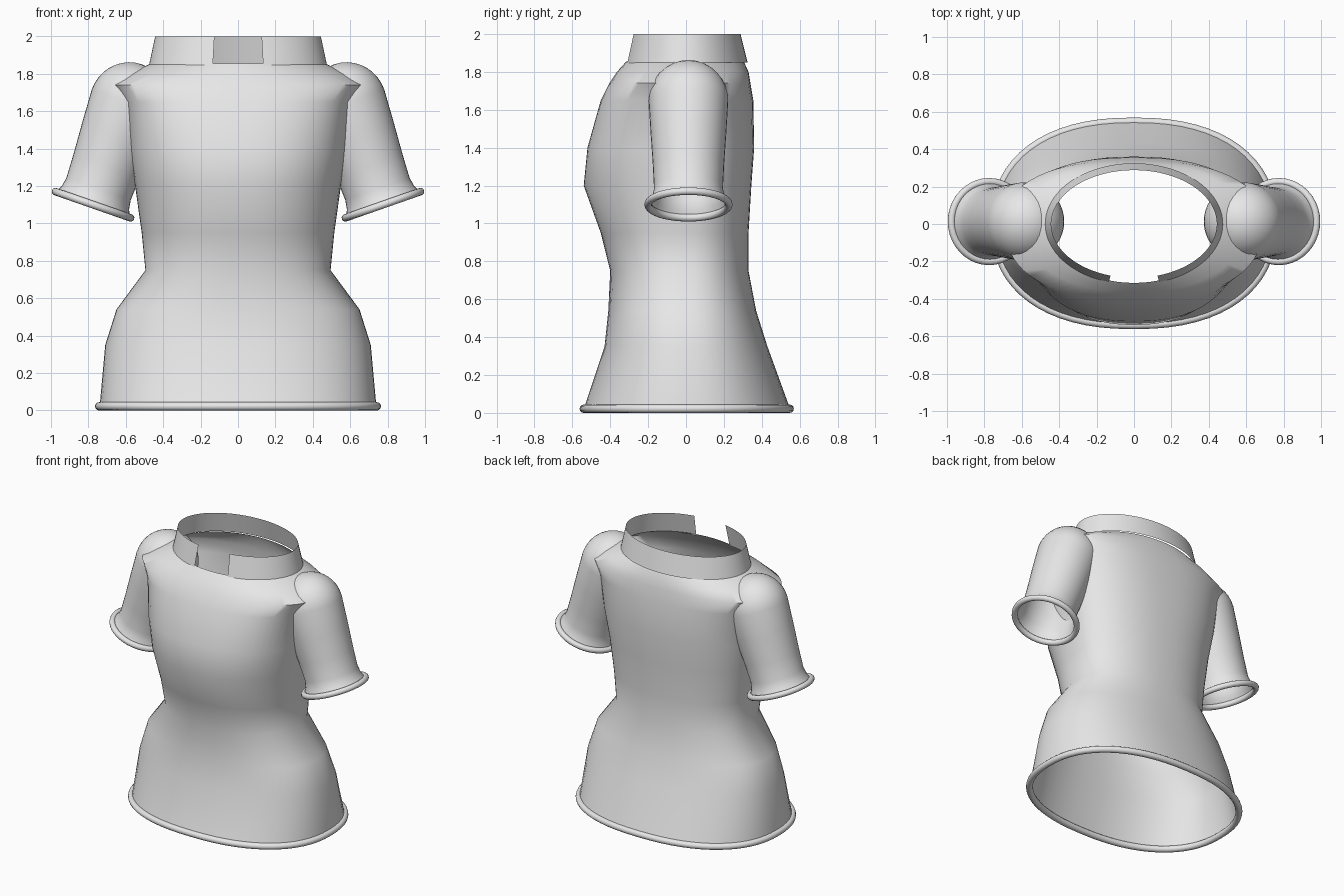
import bpy, bmesh, math
from mathutils import Vector

if "Cube" in bpy.data.objects:
    bpy.data.objects.remove(bpy.data.objects["Cube"])

fabric = bpy.data.materials.new("light grey fabric")
fabric.diffuse_color = (0.8, 0.8, 0.8, 1)
fabric.use_nodes = True
fabric.node_tree.nodes["Principled BSDF"].inputs["Base Color"].default_value = fabric.diffuse_color
SEG = 64


def oval(z, half_width, front, back, power=2.3):
    """Closed loop with separate front and back depths."""
    pts = []
    for i in range(SEG):
        a = 2 * math.pi * i / SEG
        c, s = math.cos(a), math.sin(a)
        x = half_width * math.copysign(abs(c) ** (2 / power), c)
        y = (back if s > 0 else front) * math.copysign(abs(s) ** (2 / power), s)
        pts.append(Vector((x, y, z)))
    return pts


def finish(name, bm, angle=50):
    bmesh.ops.recalc_face_normals(bm, faces=bm.faces)
    mesh = bpy.data.meshes.new(name)
    bm.to_mesh(mesh)
    bm.free()
    mesh.materials.append(fabric)
    obj = bpy.data.objects.new(name, mesh)
    bpy.context.collection.objects.link(obj)
    bpy.ops.object.select_all(action='DESELECT')
    obj.select_set(True)
    bpy.context.view_layer.objects.active = obj
    bpy.ops.object.shade_smooth_by_angle(angle=math.radians(angle))
    return obj


def loft(name, loops, closed_rows=False, angle=50):
    """Skin a list of closed loops; closed_rows joins the last loop to the first."""
    bm = bmesh.new()
    rows = [[bm.verts.new(p) for p in loop] for loop in loops]
    n = len(rows[0])
    pairs = list(zip(rows, rows[1:]))
    if closed_rows:
        pairs.append((rows[-1], rows[0]))
    for lo, hi in pairs:
        for i in range(n):
            j = (i + 1) % n
            bm.faces.new((lo[i], lo[j], hi[j], hi[i]))
    bmesh.ops.remove_doubles(bm, verts=bm.verts, dist=0.0001)
    return finish(name, bm, angle)


# torso: height, half width, front depth, back depth, squareness
profile = [
    (0.02, 0.74, 0.54, 0.55, 2.3),
    (0.35, 0.71, 0.43, 0.43, 2.3),
    (0.54, 0.65, 0.41, 0.37, 2.3),
    (0.75, 0.495, 0.40, 0.33, 2.3),
    (0.95, 0.515, 0.45, 0.33, 2.3),
    (1.20, 0.55, 0.54, 0.345, 2.3),
    (1.40, 0.585, 0.52, 0.36, 2.4),
    (1.65, 0.62, 0.45, 0.355, 2.5),
    (1.74, 0.69, 0.405, 0.34, 2.4),
    (1.80, 0.59, 0.365, 0.33, 2.2),
    (1.855, 0.465, 0.315, 0.305, 2.0),
]
loft("shirt_body", [oval(*p) for p in profile], angle=60)

# rolled bottom hem
tube = []
for k in range(12):
    a = 2 * math.pi * k / 12
    d, h = 0.022 * math.cos(a), 0.022 * math.sin(a)
    tube.append(oval(0.022 + h, 0.743 + d, 0.54 + d, 0.547 + d))
loft("bottom_hem", tube, closed_rows=True)

# stand-up collar with a front gap
bm = bmesh.new()
gap = 0.288
steps = 72
low, high = [], []
for i in range(steps + 1):
    a = -math.pi / 2 + gap + (2 * math.pi - 2 * gap) * i / steps
    c, s = math.cos(a), math.sin(a)
    dip = 0.02 * max(0, -s) ** 12
    low.append(bm.verts.new((0.475 * c, 0.325 * s, 1.85 - dip)))
    high.append(bm.verts.new((0.443 * c, 0.288 * s, 2.0)))
for i in range(steps):
    bm.faces.new((low[i], low[i + 1], high[i + 1], high[i]))
finish("collar", bm)

# sleeves: distance up the arm and radius, then a rounded shoulder cap
sleeve = [(0.0, 0.21), (0.04, 0.19), (0.09, 0.182), (0.22, 0.188),
          (0.40, 0.20), (0.58, 0.21)]
sleeve += [(0.58 + 0.215 * math.sin(math.radians(t)),
            0.21 * math.cos(math.radians(t))) for t in range(10, 91, 10)]

for side, label in ((-1, "left"), (1, "right")):
    cuff = Vector((0.775 * side, 0.013, 1.10))
    axis = Vector((-0.33 * side, 0, 0.944)).normalized()
    across = Vector((axis.z, 0, -axis.x))

    def ring(t, r, count=40):
        return [cuff + axis * t + across * (r * math.cos(2 * math.pi * i / count))
                + Vector((0, r * math.sin(2 * math.pi * i / count), 0))
                for i in range(count)]

    loft(label + "_sleeve", [ring(t, r) for t, r in sleeve])
    loft(label + "_cuff", [ring(0.02 * math.sin(k * math.pi / 6),
                                0.213 + 0.02 * math.cos(k * math.pi / 6))
                           for k in range(12)], closed_rows=True)
